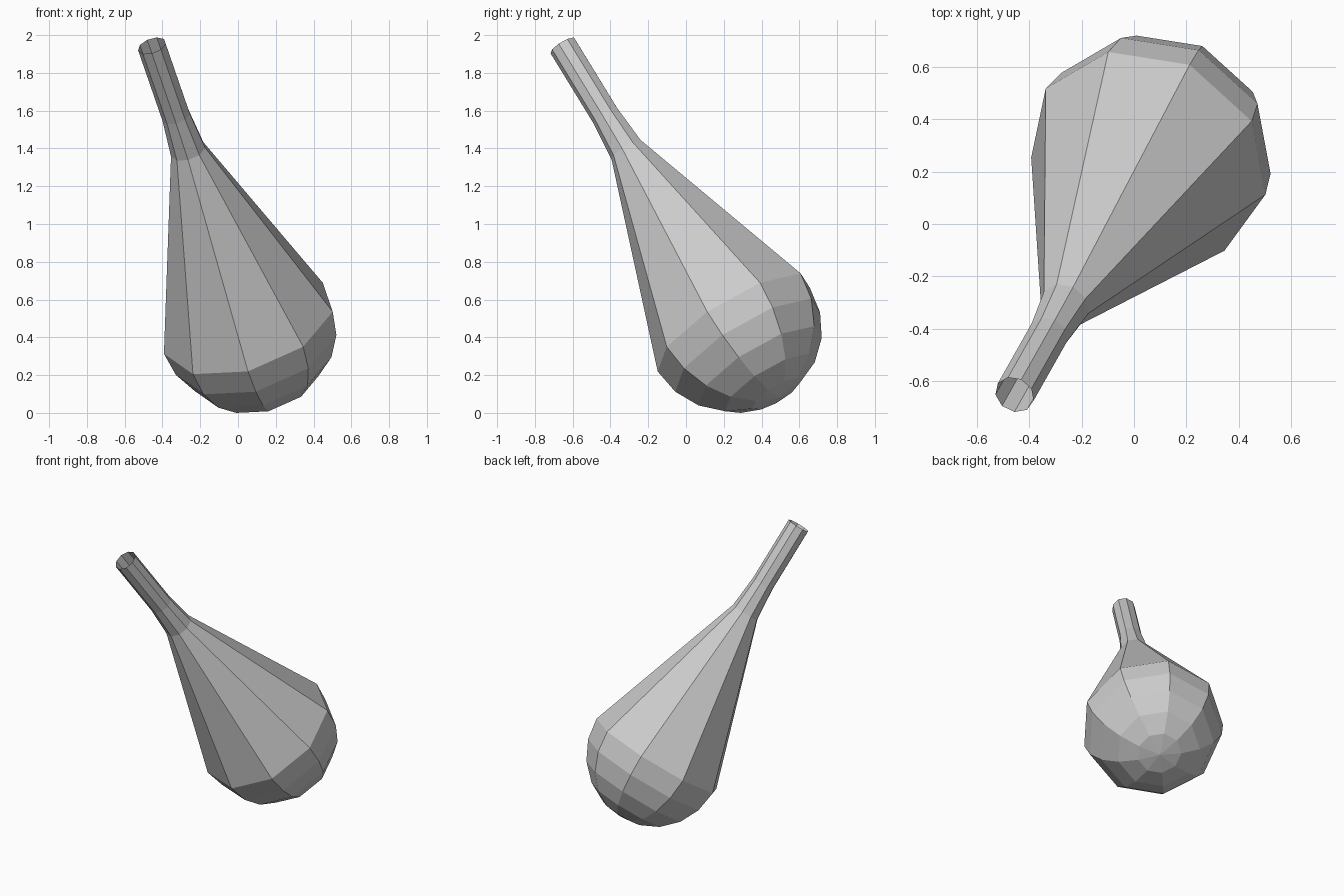
import bpy
import bmesh
from math import sin, cos, pi
from mathutils import Matrix, Vector

cube = bpy.data.objects.get("Cube")
if cube:
    bpy.data.objects.remove(cube, do_unlink=True)

SIDES = 9
BULB_BANDS = 5
BULB_RADIUS = 0.473
BULB_CENTRE = Vector((0.055, 0.253, 0.478))

# Single grey material
grey = bpy.data.materials.new("plain grey")
grey.use_nodes = True
color = (0.6, 0.6, 0.6, 1.0)
grey.diffuse_color = color
shader = next(n for n in grey.node_tree.nodes if n.type == 'BSDF_PRINCIPLED')
shader.inputs["Base Color"].default_value = color
shader.inputs["Roughness"].default_value = 0.8

# Profile (radius, height along axis): round bulb, long cone, thin open tube
profile = []
for i in range(1, BULB_BANDS + 1):
    a = pi / 2 * i / BULB_BANDS
    profile.append((BULB_RADIUS * sin(a), -BULB_RADIUS * cos(a)))
profile += [(0.096, 1.127), (0.077, 1.35), (0.077, 1.805)]

bm = bmesh.new()
pole = bm.verts.new((0, 0, -BULB_RADIUS))
rings = []
for r, h in profile:
    angles = [2 * pi * k / SIDES for k in range(SIDES)]
    rings.append([bm.verts.new((r * cos(a), r * sin(a), h)) for a in angles])

# Rounded end fan, then bands of quads up to the open rim
for k in range(SIDES):
    n = (k + 1) % SIDES
    bm.faces.new((pole, rings[0][n], rings[0][k]))
    for low, high in zip(rings, rings[1:]):
        bm.faces.new((low[k], low[n], high[n], high[k]))

# Tilt the axis and place the bulb on the ground
axis = Vector((-0.283, -0.501, 0.818)).normalized()
side = Vector((0.445, -0.143, 0.072))
side = (side - axis * side.dot(axis)).normalized()
turn = Matrix((side, axis.cross(side), axis)).transposed().to_4x4()
bm.transform(Matrix.Translation(BULB_CENTRE) @ turn)
lift = min(v.co.z for v in bm.verts)
bmesh.ops.translate(bm, vec=(0, 0, -lift), verts=bm.verts)

mesh = bpy.data.meshes.new("bulb_with_neck")
bm.to_mesh(mesh)
bm.free()
mesh.materials.append(grey)
bulb = bpy.data.objects.new("bulb_with_neck", mesh)
bpy.context.collection.objects.link(bulb)
